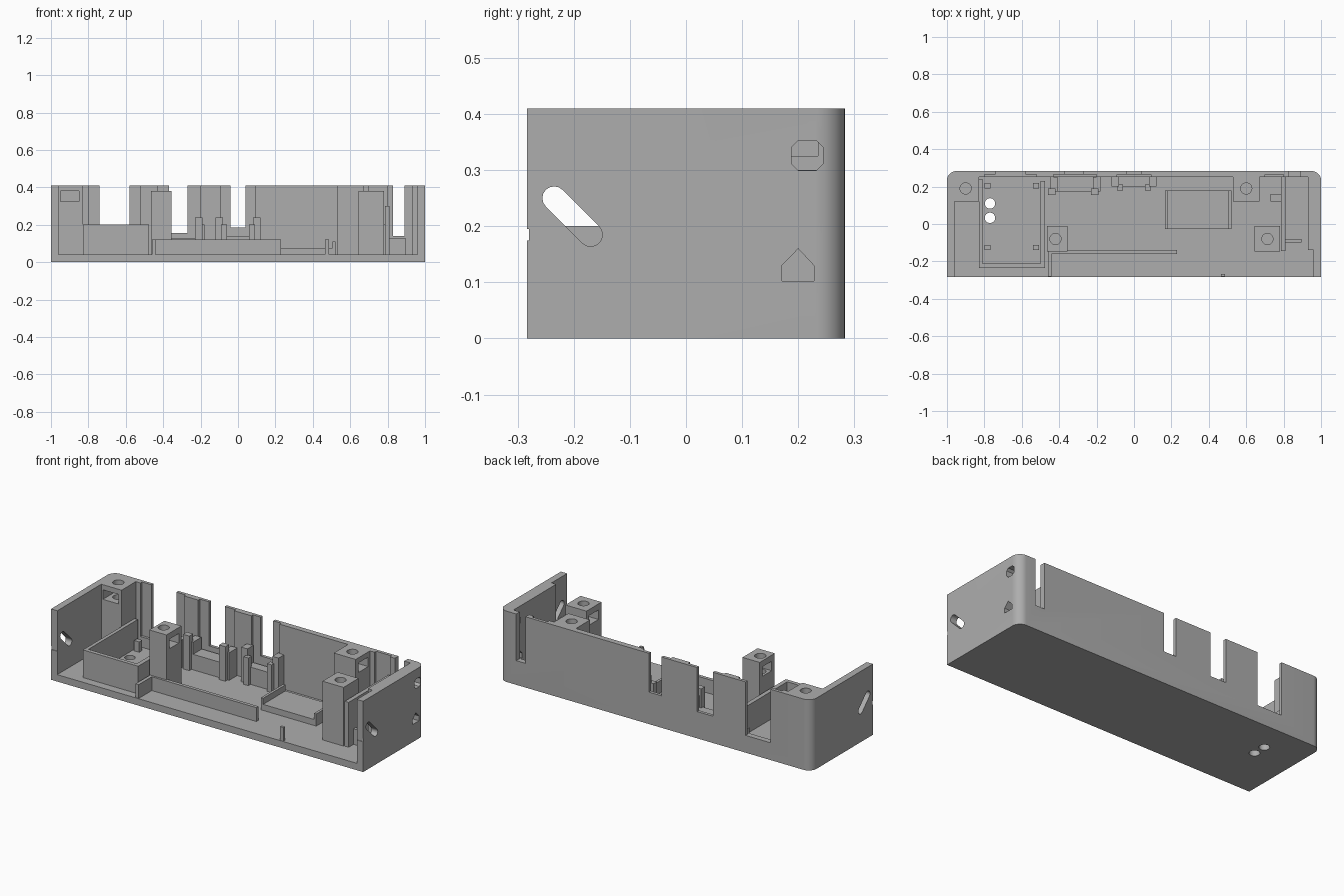
import bpy, bmesh, math

if "Cube" in bpy.data.objects:
    bpy.data.objects.remove(bpy.data.objects["Cube"])

grey = bpy.data.materials.new("plain grey")
grey.diffuse_color = (0.42, 0.42, 0.42, 1)
grey.use_nodes = True
grey.node_tree.nodes["Principled BSDF"].inputs["Base Color"].default_value = grey.diffuse_color


def prism(name, pts, lo, hi, axis="z"):
    """Extrude a 2D outline along z (x,y points) or along x (y,z points)."""
    bm = bmesh.new()
    place = (lambda p, h: (p[0], p[1], h)) if axis == "z" else (lambda p, h: (h, p[0], p[1]))
    face = bm.faces.new([bm.verts.new(place(p, lo)) for p in pts])
    ext = bmesh.ops.extrude_face_region(bm, geom=[face])
    shift = (0, 0, hi - lo) if axis == "z" else (hi - lo, 0, 0)
    bmesh.ops.translate(bm, vec=shift, verts=[v for v in ext["geom"] if isinstance(v, bmesh.types.BMVert)])
    bmesh.ops.recalc_face_normals(bm, faces=bm.faces)
    me = bpy.data.meshes.new(name)
    bm.to_mesh(me)
    bm.free()
    me.materials.append(grey)
    ob = bpy.data.objects.new(name, me)
    bpy.context.collection.objects.link(ob)
    return ob


def box(name, x0, x1, y0, y1, z0, z1):
    return prism(name, [(x0, y0), (x1, y0), (x1, y1), (x0, y1)], z0, z1)


def arc(cx, cy, r, a0, a1, n):
    return [(cx + r * math.cos(math.radians(a0 + (a1 - a0) * i / n)),
             cy + r * math.sin(math.radians(a0 + (a1 - a0) * i / n))) for i in range(n + 1)]


def hole(x, y, z0, z1, r=0.03):
    return prism("hole_cutter", arc(x, y, r, 0, 345, 23), z0, z1)


def cut(ob, cutters):
    """Subtract each cutter, then discard it."""
    for c in cutters:
        m = ob.modifiers.new("cut", "BOOLEAN")
        m.operation, m.solver, m.object = "DIFFERENCE", "EXACT", c
        bpy.context.view_layer.update()
        me = bpy.data.meshes.new_from_object(ob.evaluated_get(bpy.context.evaluated_depsgraph_get()))
        ob.modifiers.clear()
        ob.data = me
        bpy.data.objects.remove(c)


def smooth(ob):
    bpy.ops.object.select_all(action="DESELECT")
    ob.select_set(True)
    bpy.context.view_layer.objects.active = ob
    bpy.ops.object.shade_smooth_by_angle(angle=math.radians(30))


# Case: rounded rear corners, open front and top, screw bosses left in the walls
R, Y = 0.05, 0.283
case = prism("case", [(-1, -Y), (1, -Y)] + arc(1 - R, Y - R, R, 0, 90, 10)
             + arc(R - 1, Y - R, R, 90, 180, 10), 0, 0.41)
cavity = prism("cavity_cutter", [
    (-0.96, -0.4), (-0.96, 0.12), (-0.83, 0.12), (-0.83, 0.25), (0.53, 0.25), (0.53, 0.12),
    (0.67, 0.12), (0.67, 0.25), (0.93, 0.25), (0.93, -0.14), (0.96, -0.14), (0.96, -0.4)], 0.04, 0.6)
cutters = [cavity]
# Rear wall openings
for x0, x1, z in [(-0.74, -0.58, 0.1), (-0.37, -0.27, 0.155), (-0.04, 0.04, 0.185), (0.83, 0.89, 0.14)]:
    cutters.append(box("opening_cutter", x0, x1, 0.2, 0.4, z, 0.6))
# Thinned pockets on the inside of the rear wall
for x0, x1 in [(-0.8, -0.52), (-0.43, -0.2), (-0.09, 0.09), (0.7, 0.8)]:
    cutters.append(box("pocket_cutter", x0, x1, 0.2, 0.265, 0.1, 0.6))
# Diagonal slots and small latch notches in both side walls
slot = arc(-0.235, 0.25, 0.021, 45, 225, 8) + arc(-0.17, 0.185, 0.021, 225, 405, 8)
for x in (-1, 1):
    cutters.append(prism("slot_cutter", slot, x - 0.09, x + 0.09, "x"))
    cutters.append(box("notch_cutter", x - 0.08, x + 0.08, -0.3, -0.28, 0.175, 0.195))
# Octagonal and pointed ports in the right wall
cutters.append(prism("octagon_cutter", [
    (0.20, 0.299), (0.232, 0.299), (0.244, 0.311), (0.244, 0.341), (0.232, 0.353), (0.20, 0.353),
    (0.188, 0.341), (0.188, 0.311)], 0.9, 1.1, "x"))
cutters.append(prism("port_cutter", [(0.171, 0.102), (0.228, 0.102), (0.228, 0.13), (0.2, 0.16), (0.171, 0.13)],
                     0.9, 1.1, "x"))
# Screw holes and nut slots in the rear bosses, two holes through the floor
cutters += [hole(-0.9, 0.19, 0.2, 0.6), hole(0.6, 0.19, 0.2, 0.6),
            box("nut_cutter", -0.95, -0.85, 0.1, 0.235, 0.325, 0.38),
            box("nut_cutter", 0.555, 0.69, 0.145, 0.235, 0.325, 0.38),
            hole(-0.77, 0.11, -0.1, 0.2, 0.028), hole(-0.77, 0.033, -0.1, 0.2, 0.028)]
cut(case, cutters)
smooth(case)

# Free-standing screw posts
for name, x0, x1, cx, s0, s1 in [("left_post", -0.465, -0.355, -0.42, -0.5, -0.3),
                                 ("right_post", 0.645, 0.78, 0.713, 0.6, 0.75)]:
    post = box(name, x0, x1, -0.148, -0.01, 0.035, 0.38)
    cut(post, [hole(cx, -0.08, 0.2, 0.5), box("nut_cutter", s0, s1, -0.12, -0.035, 0.29, 0.345)])
    smooth(post)

# Left module tray with corner pegs
box("tray_front", -0.83, -0.475, -0.235, -0.212, 0.035, 0.2)
box("tray_left", -0.83, -0.81, -0.212, 0.24, 0.035, 0.2)
box("tray_right", -0.5, -0.475, -0.212, 0.23, 0.035, 0.2)
for x in (-0.783, -0.525):
    for y in (-0.125, 0.205):
        box("tray_peg", x - 0.016, x + 0.016, y - 0.014, y + 0.014, 0.035, 0.1)

# Front circuit-board rail
box("rail", -0.44, 0.23, -0.16, -0.14, 0.035, 0.12)
box("rail_end", -0.46, -0.44, -0.28, -0.14, 0.035, 0.12)
box("front_tab", 0.466, 0.487, -0.28, -0.266, 0.035, 0.12)

# Raised pad with side lips
box("pad", 0.18, 0.505, -0.027, 0.178, 0.035, 0.075)
for x in (0.165, 0.505):
    box("pad_lip", x, x + 0.015, -0.027, 0.178, 0.035, 0.11)

# Left rear connector cradle
box("left_cradle", -0.44, -0.19, 0.175, 0.255, 0.035, 0.13)
for x in (-0.45, -0.22):
    box("cradle_arm", x, x + 0.04, 0.175, 0.25, 0.035, 0.2)
    box("cradle_clip", x - 0.01, x + 0.03, 0.155, 0.19, 0.035, 0.24)

# Middle rear connector cradle
box("middle_cradle", -0.08, 0.08, 0.2, 0.255, 0.035, 0.14)
for s in (-1, 1):
    box("middle_arm", s * 0.1 - 0.02, s * 0.1 + 0.02, 0.2, 0.255, 0.035, 0.24)
    box("middle_clip", s * 0.075 - 0.015, s * 0.075 + 0.015, 0.18, 0.21, 0.035, 0.2)

# Right partition and its stops
box("partition", 0.785, 0.81, -0.145, 0.255, 0.035, 0.3)
box("partition_stop", 0.73, 0.785, 0.12, 0.16, 0.035, 0.2)
box("switch_stop", 0.81, 0.895, -0.1, -0.08, 0.035, 0.13)
